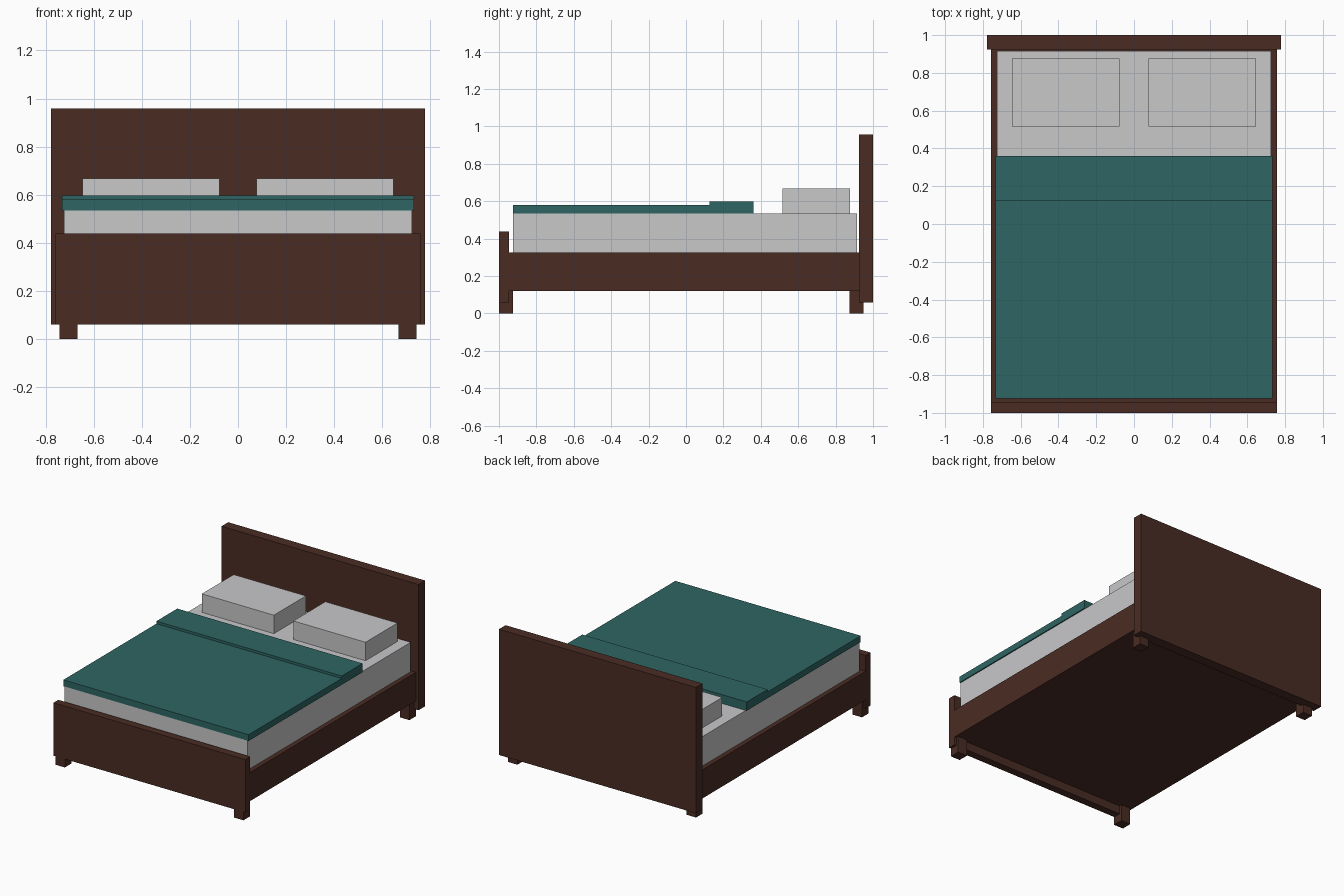
import bpy

if "Cube" in bpy.data.objects:
    bpy.data.objects.remove(bpy.data.objects["Cube"])


def mat(name, rgb):
    m = bpy.data.materials.new(name)
    m.diffuse_color = (*rgb, 1)
    m.use_nodes = True
    m.node_tree.nodes["Principled BSDF"].inputs["Base Color"].default_value = m.diffuse_color
    return m


WOOD = mat("dark brown wood", (0.0685, 0.0252, 0.0176))
TEAL = mat("teal fabric", (0.0273, 0.133, 0.125))
LINEN = mat("light grey linen", (0.578, 0.578, 0.591))


def box(name, x, y, z, material):
    """Box from (min, max) ranges on each axis."""
    bpy.ops.mesh.primitive_cube_add(
        size=1, location=[(a + b) / 2 for a, b in (x, y, z)])
    ob = bpy.context.object
    ob.name = name
    ob.scale = [b - a for a, b in (x, y, z)]
    bpy.ops.object.transform_apply(location=False, rotation=False, scale=True)
    ob.data.materials.append(material)
    return ob


# Wooden frame
box("headboard", (-0.778, 0.778), (0.925, 1.0), (0.06, 0.958), WOOD)
box("footboard", (-0.758, 0.758), (-1.0, -0.945), (0.06, 0.438), WOOD)
box("bed_base", (-0.757, 0.757), (-0.95, 0.93), (0.12, 0.325), WOOD)

# Legs and pillows, left and right
for side, s in (("left", -1), ("right", 1)):
    leg_x = sorted((s * 0.668, s * 0.743))
    box(f"front_leg_{side}", leg_x, (-1.0, -0.925), (0, 0.121), WOOD)
    box(f"back_leg_{side}", leg_x, (0.873, 0.948), (0, 0.121), WOOD)
    box(f"pillow_{side}", sorted((s * 0.077, s * 0.647)),
        (0.515, 0.876), (0.534, 0.667), LINEN)

# Bedding
box("mattress", (-0.724, 0.724), (-0.925, 0.915), (0.324, 0.535), LINEN)
box("blanket", (-0.732, 0.732), (-0.925, 0.13), (0.535, 0.58), TEAL)
box("blanket_fold", (-0.732, 0.732), (0.125, 0.36), (0.535, 0.598), TEAL)
